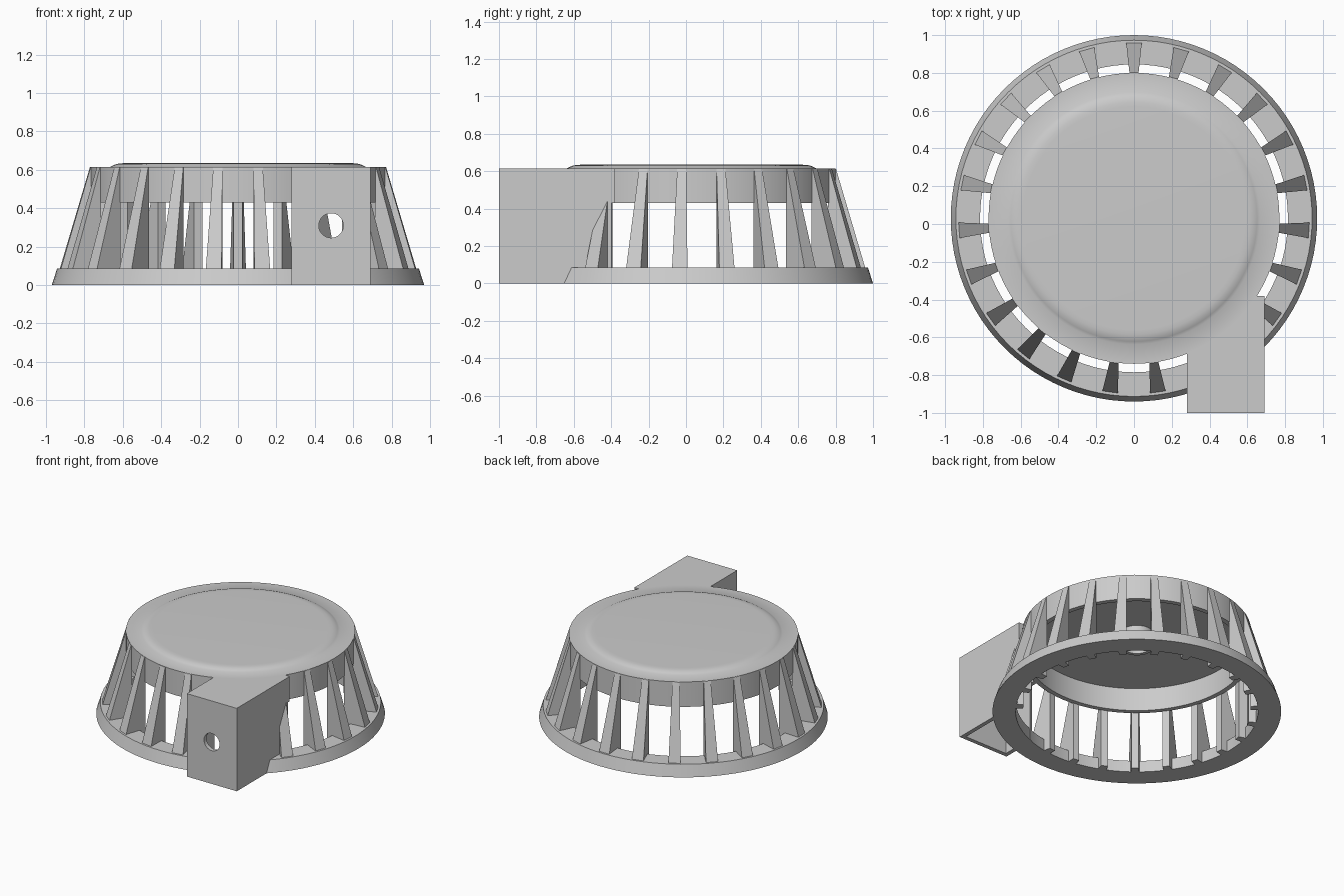
import bpy, bmesh, math
from mathutils import Matrix

if "Cube" in bpy.data.objects:
    bpy.data.objects.remove(bpy.data.objects["Cube"])

CY = 0.03          # cage axis sits slightly behind the origin
SEG = 96
RIBS = 23

mat = bpy.data.materials.new("light_grey")
mat.diffuse_color = (0.6, 0.6, 0.6, 1)
mat.use_nodes = True
mat.node_tree.nodes["Principled BSDF"].inputs["Base Color"].default_value = mat.diffuse_color


def add_object(name, bm, smooth=False):
    bmesh.ops.recalc_face_normals(bm, faces=bm.faces)
    me = bpy.data.meshes.new(name)
    bm.to_mesh(me)
    bm.free()
    me.materials.append(mat)
    ob = bpy.data.objects.new(name, me)
    bpy.context.collection.objects.link(ob)
    if smooth:
        bpy.ops.object.select_all(action='DESELECT')
        bpy.context.view_layer.objects.active = ob
        ob.select_set(True)
        bpy.ops.object.shade_smooth_by_angle(angle=math.radians(30))
    return ob


def lathe(name, profile, closed=False):
    """Revolve (radius, z) points about the cage axis; open ends get capped."""
    bm = bmesh.new()
    rings = [[bm.verts.new((r * math.cos(2 * math.pi * i / SEG),
                            CY + r * math.sin(2 * math.pi * i / SEG), z))
              for i in range(SEG)] for r, z in profile]
    pairs = list(zip(rings, rings[1:]))
    if closed:
        pairs.append((rings[-1], rings[0]))
    else:
        bm.faces.new(rings[0])
        bm.faces.new(rings[-1])
    for a, b in pairs:
        for i in range(SEG):
            j = (i + 1) % SEG
            bm.faces.new((a[i], a[j], b[j], b[i]))
    return add_object(name, bm, True)


def block(name, lo, hi):
    bm = bmesh.new()
    bmesh.ops.create_cube(bm, size=1)
    for v in bm.verts:
        v.co = [l if c < 0 else h for c, l, h in zip(v.co, lo, hi)]
    return add_object(name, bm)


def cut(target, cutter):
    m = target.modifiers.new("cut", 'BOOLEAN')
    m.operation = 'DIFFERENCE'
    m.solver = 'EXACT'
    m.object = cutter
    cutter.hide_render = True
    cutter.hide_viewport = True


# Base ring with sloped outside
lathe("base_ring", [(0.815, 0), (0.97, 0), (0.943, 0.085), (0.815, 0.085)], closed=True)

# Drum: thin-walled cap with softly raised lid, open underneath
lathe("drum_cap", [(0.735, 0.6), (0.735, 0.43), (0.77, 0.43), (0.77, 0.615),
                   (0.667, 0.615), (0.652, 0.623), (0.635, 0.63),
                   (0.615, 0.634), (0.59, 0.635)])

# Short tube hanging under the lid
lathe("centre_tube", [(0.09, 0.605), (0.09, 0.5), (0.115, 0.5), (0.115, 0.605)], closed=True)

# Wedge ribs around the cage, left out where the box opens inward
bm = bmesh.new()
for k in range(RIBS):
    ang = math.pi / 2 + 2 * math.pi * k / RIBS
    deg = (math.degrees(ang) + 180) % 360 - 180
    if -70 < deg < -45:
        continue
    sides = []
    for s in (-1, 1):
        row = []
        for r, z in ((0.765, 0), (0.953, 0), (0.772, 0.613), (0.765, 0.613)):
            half = 0.024 + (r - 0.77) * 0.11
            row.append(bm.verts.new((r * math.cos(ang) - s * half * math.sin(ang),
                                     CY + r * math.sin(ang) + s * half * math.cos(ang), z)))
        sides.append(row)
    a, b = sides
    bm.faces.new(a)
    bm.faces.new(b)
    for i in range(4):
        j = (i + 1) % 4
        bm.faces.new((a[i], a[j], b[j], b[i]))
add_object("cage_ribs", bm)

# Side box: hollow, open below and toward the cage, round hole in front
box = block("side_box", (0.28, -1, 0), (0.69, -0.38, 0.615))
cut(box, block("box_cavity_cutter", (0.31, -0.97, -0.1), (0.66, -0.3, 0.585)))
cut(box, lathe("cage_space_cutter", [(0.812, -0.1), (0.812, 0.43), (0.768, 0.43), (0.768, 0.8)]))
bm = bmesh.new()
bmesh.ops.create_cone(bm, cap_ends=True, segments=48, radius1=0.064, radius2=0.064, depth=0.2,
                      matrix=Matrix.Translation((0.485, -1, 0.31)) @ Matrix.Rotation(math.pi / 2, 4, 'X'))
cut(box, add_object("cable_hole_cutter", bm))
